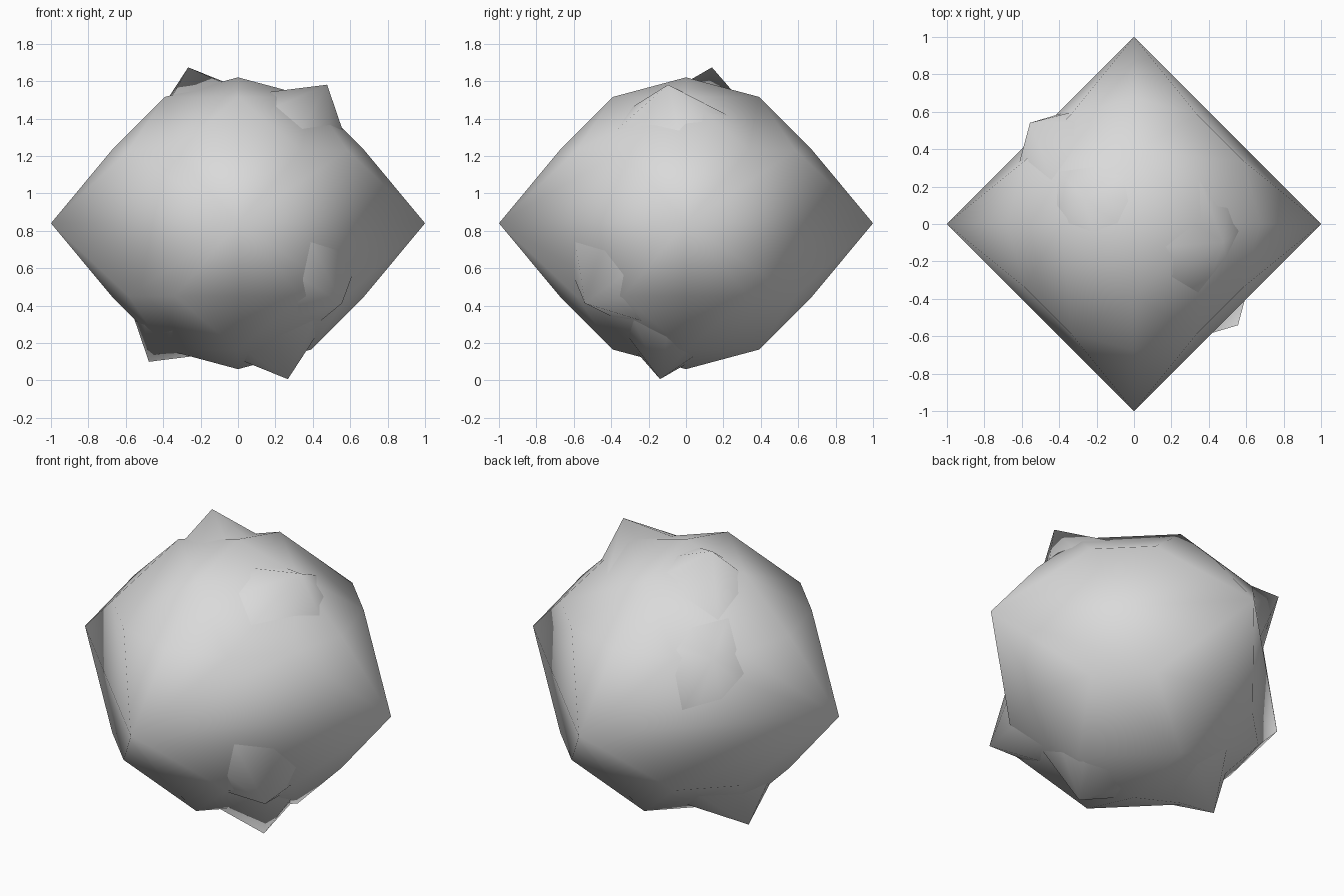
import bpy, bmesh, math
from mathutils import Vector, Matrix

cube = bpy.data.objects.get("Cube")
if cube:
    bpy.data.objects.remove(cube, do_unlink=True)

CENTRE = Vector((0, 0, 0.84))
R = 0.78  # radius of the rounded part

grey = bpy.data.materials.new("stone_grey")
grey.use_nodes = True
grey.diffuse_color = (0.7, 0.7, 0.7, 1)
bsdf = next(n for n in grey.node_tree.nodes if n.type == 'BSDF_PRINCIPLED')
bsdf.inputs["Base Color"].default_value = (0.7, 0.7, 0.7, 1)


def ring(bm, sides, radius, z):
    for i in range(sides):
        a = math.tau * i / sides
        bm.verts.new((radius * math.cos(a), radius * math.sin(a), z))


def body(name, scale=1.0, x_dir=(1, 0, 0), y_dir=(0, 1, 0)):
    """Rounded octahedral stone whose four waist corners lie along x_dir and y_dir."""
    bm = bmesh.new()
    ring(bm, 4, 1.0, 0)  # pointed square waist
    for s in (1, -1):
        ring(bm, 12, R * math.sin(math.radians(60)), s * R * 0.5)
        ring(bm, 4, R * 0.5, s * R * math.cos(math.radians(30)))
        bm.verts.new((0, 0, s * R))
    hull = bmesh.ops.convex_hull(bm, input=bm.verts[:])
    spare = {v for v in hull["geom_interior"] if isinstance(v, bmesh.types.BMVert)}
    bmesh.ops.delete(bm, geom=list(spare), context='VERTS')
    bmesh.ops.recalc_face_normals(bm, faces=bm.faces[:])

    # turn and scale the stone about the shared centre
    x = Vector(x_dir).normalized()
    y = Vector(y_dir)
    y = (y - x * y.dot(x)).normalized()
    turn = Matrix((x, y, x.cross(y))).transposed().to_4x4()
    bm.transform(Matrix.Translation(CENTRE) @ turn @ Matrix.Scale(scale, 4))

    mesh = bpy.data.meshes.new(name)
    bm.to_mesh(mesh)
    bm.free()
    mesh.materials.append(grey)
    for p in mesh.polygons:
        p.use_smooth = True
    obj = bpy.data.objects.new(name, mesh)
    bpy.context.collection.objects.link(obj)
    return obj


# main stone, with two smaller turned copies whose corners poke through it
body("main_stone")
body("tilted_stone", 0.886, (0.476, -0.096, 0.74), (0.556, -0.54, -0.425))
body("upright_stone", 0.886, (-0.267, 0.139, 0.835), (0, 0.87, -0.14))
